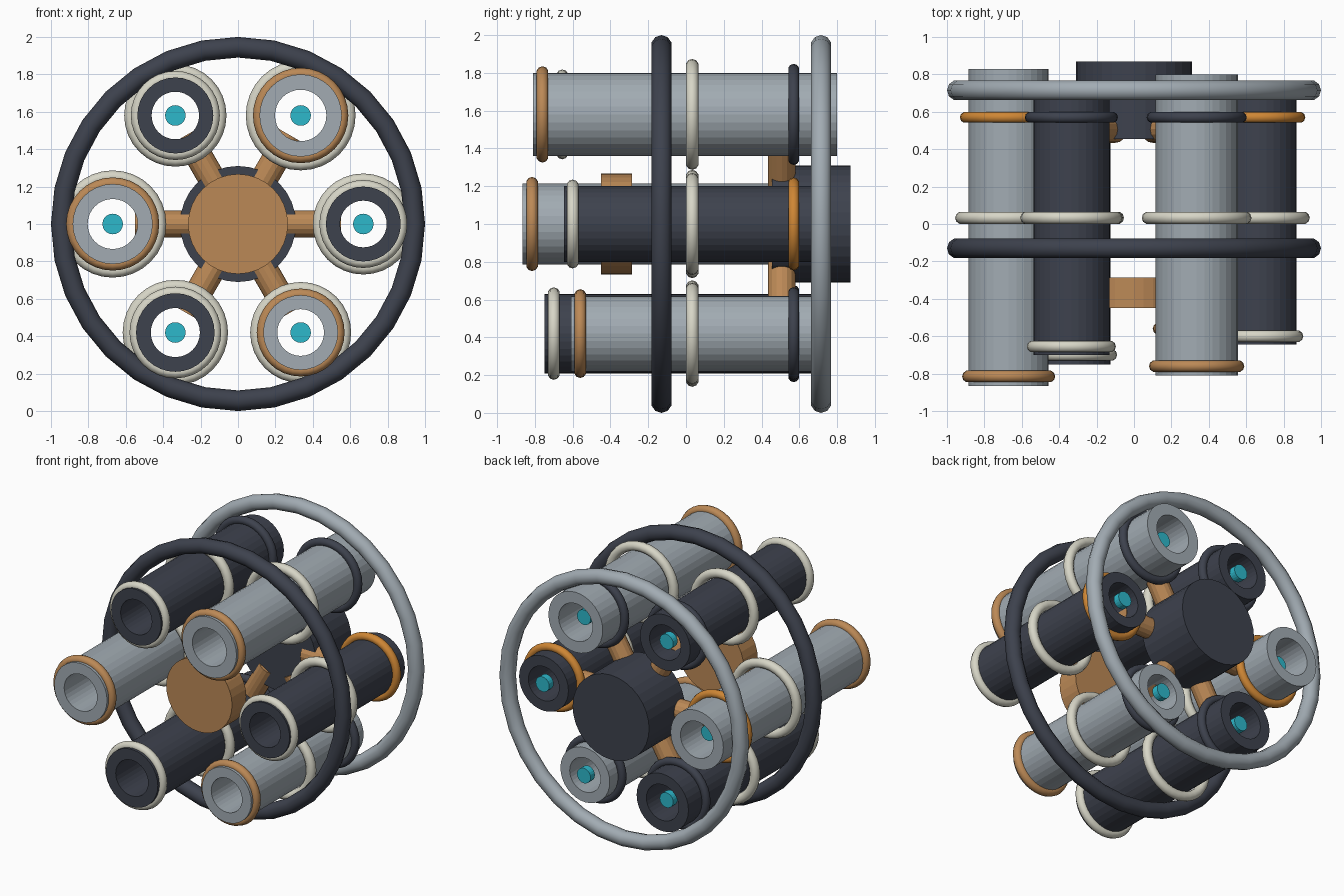
import bpy, bmesh, math
from mathutils import Matrix, Vector

if "Cube" in bpy.data.objects:
    bpy.data.objects.remove(bpy.data.objects["Cube"])


def material(name, rgb):
    m = bpy.data.materials.new(name)
    m.use_nodes = True
    color = (*rgb, 1)
    m.diffuse_color = color
    m.node_tree.nodes["Principled BSDF"].inputs["Base Color"].default_value = color
    return m


GREY = material("steel grey", (0.36, 0.41, 0.45))
DARK = material("dark slate", (0.047, 0.054, 0.075))
COPPER = material("copper", (0.50, 0.25, 0.093))
ORANGE = material("orange", (0.62, 0.24, 0.035))
CREAM = material("cream", (0.68, 0.67, 0.57))
CYAN = material("cyan", (0.027, 0.48, 0.60))


def finish(name, bm, mat, smooth=False):
    bmesh.ops.recalc_face_normals(bm, faces=bm.faces)
    for f in bm.faces:
        f.smooth = smooth
    mesh = bpy.data.meshes.new(name)
    bm.to_mesh(mesh)
    bm.free()
    mesh.materials.append(mat)
    obj = bpy.data.objects.new(name, mesh)
    bpy.context.collection.objects.link(obj)
    return obj


def lathe(name, profile, center, mat, sides=32, smooth=False):
    """Turn a closed (radius, y) profile around an axis along y."""
    bm = bmesh.new()
    loops = []
    for i in range(sides):
        a = math.tau * i / sides
        loops.append([bm.verts.new((center[0] + r * math.cos(a), y,
                                    center[1] + r * math.sin(a))) for r, y in profile])
    n = len(profile)
    for i in range(sides):
        p, q = loops[i], loops[(i + 1) % sides]
        for j in range(n):
            k = (j + 1) % n
            bm.faces.new((p[j], p[k], q[k], q[j]))
    return finish(name, bm, mat, smooth)


def ring(name, center, y, major, minor, mat, sides=32):
    profile = [(major + minor * math.cos(math.tau * j / 10),
                y + minor * math.sin(math.tau * j / 10)) for j in range(10)]
    return lathe(name, profile, center, mat, sides, True)


def rod(name, start, end, radius, mat, sides=32):
    a, b = Vector(start), Vector(end)
    turn = Vector((0, 0, 1)).rotation_difference(b - a).to_matrix().to_4x4()
    bm = bmesh.new()
    bmesh.ops.create_cone(bm, cap_ends=True, segments=sides, radius1=radius, radius2=radius,
                          depth=(b - a).length,
                          matrix=Matrix.Translation((a + b) / 2) @ turn)
    return finish(name, bm, mat)


# Large hoops and central hubs
ring("front_hoop", (0, 1), -0.13, 0.945, 0.055, DARK)
ring("rear_hoop", (0, 1), 0.715, 0.945, 0.055, GREY)
rod("front_hub", (0, -0.45, 1), (0, -0.285, 1), 0.267, COPPER)
rod("rear_hub", (0, 0.455, 1), (0, 0.87, 1), 0.31, DARK)

# Tubes around the hub: radius, front end, rear end, front collar position
TUBES = [
    (0.20, -0.645, 0.69, -0.60),
    (0.22, -0.81, 0.80, -0.76),
    (0.203, -0.70, 0.72, -0.655),
    (0.214, -0.865, 0.83, -0.815),
    (0.21, -0.75, 0.75, -0.70),
    (0.20, -0.61, 0.69, -0.56),
]
for i, (r, front, rear, collar) in enumerate(TUBES):
    a = math.radians(60 * i)
    dx, dz = math.cos(a), math.sin(a)
    c = (0.67 * dx, 1 + 0.67 * dz)
    odd = i % 2 == 1
    hole = r * 0.625
    tag = f"_{i + 1}"
    lathe("tube" + tag, [(r, front), (r, rear), (hole, rear), (hole, front)],
          c, GREY if odd else DARK)
    ring("front_collar" + tag, c, collar, r + 0.003, 0.032, COPPER if odd else CREAM)
    ring("middle_collar" + tag, c, 0.033, r * 1.18, 0.034, CREAM)
    ring("rear_collar" + tag, c, 0.57, r * 1.08, 0.03, ORANGE if i % 3 == 0 else DARK)
    rod("core" + tag, (c[0], 0.655, c[1]), (c[0], 0.705, c[1]), 0.055, CYAN, 20)
    rod("spoke" + tag, (0.2 * dx, 0.507, 1 + 0.2 * dz),
        (0.55 * dx, 0.507, 1 + 0.55 * dz), 0.073, COPPER, 16)
